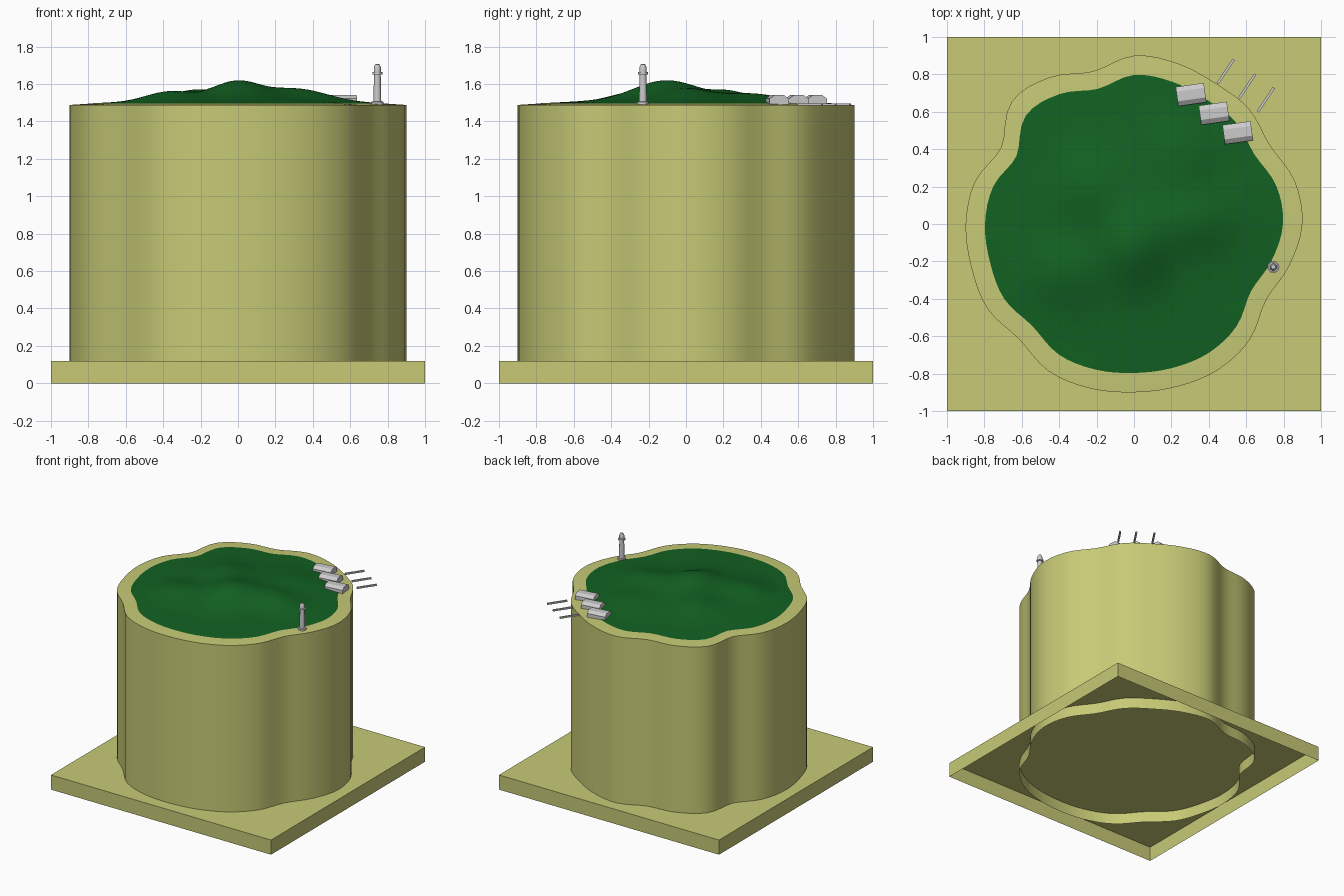
import bpy, bmesh, math
from mathutils import Matrix, Vector

if "Cube" in bpy.data.objects:
    bpy.data.objects.remove(bpy.data.objects["Cube"])


def material(name, rgb):
    m = bpy.data.materials.new(name)
    m.diffuse_color = (*rgb, 1)
    m.use_nodes = True
    m.node_tree.nodes["Principled BSDF"].inputs["Base Color"].default_value = m.diffuse_color
    return m


SAND = material("sand", (0.57, 0.59, 0.18))
GREEN = material("forest_green", (0.006, 0.12, 0.016))


def finish(name, bm, mat=None, smooth=None):
    bmesh.ops.recalc_face_normals(bm, faces=bm.faces)
    mesh = bpy.data.meshes.new(name)
    bm.to_mesh(mesh)
    bm.free()
    ob = bpy.data.objects.new(name, mesh)
    bpy.context.collection.objects.link(ob)
    if mat:
        mesh.materials.append(mat)
    if smooth:
        bpy.ops.object.select_all(action='DESELECT')
        ob.select_set(True)
        bpy.context.view_layer.objects.active = ob
        bpy.ops.object.shade_smooth_by_angle(angle=math.radians(smooth))
    return ob


# Lobed coast outline: radius every 15 degrees, smoothly interpolated
RADII = [.90, .89, .84, .87, .87, .89, .90, .845, .905, .925, .82, .88,
         .90, .90, .905, .87, .91, .91, .90, .90, .90, .875, .815, .86]
SEG = 96


def coast(a):
    t = a / math.radians(15)
    i = math.floor(t)
    f = t - i
    p0, p1, p2, p3 = (RADII[(i + k) % 24] for k in (-1, 0, 1, 2))
    return 0.5 * (2 * p1 + (p2 - p0) * f + (2 * p0 - 5 * p1 + 4 * p2 - p3) * f * f
                  + (3 * p1 - p0 - 3 * p2 + p3) * f ** 3)


def ring(bm, scale, height):
    out = []
    for k in range(SEG):
        a = 2 * math.pi * k / SEG
        r = coast(a) * scale
        x, y = r * math.cos(a), r * math.sin(a)
        out.append(bm.verts.new((x, y, height(x, y))))
    return out


def bridge(bm, a, b):
    for k in range(SEG):
        n = (k + 1) % SEG
        bm.faces.new((a[k], a[n], b[n], b[k]))


# Square base plate, open underneath
bm = bmesh.new()
bmesh.ops.create_cube(bm, size=1, matrix=Matrix.Translation((0, 0, 0.06)) @ Matrix.Diagonal((2, 2, 0.12, 1)))
bottom = [f for f in bm.faces if f.calc_center_median().z < 0.01]
bmesh.ops.delete(bm, geom=bottom, context='FACES_ONLY')
finish("base_plate", bm, SAND)

# Island column with a gently sloping beach rim, open underneath
bm = bmesh.new()
rings = [ring(bm, s, lambda x, y, z=z: z)
         for s, z in ((1, 0.03), (1, 1.488), (0.885, 1.495))]
for a, b in zip(rings, rings[1:]):
    bridge(bm, a, b)
bm.faces.new(rings[-1])
finish("island_column", bm, SAND, 30)

# Hilly land: x, y, height, width along x, width along y
HILLS = [(0, -.12, .092, .13, .16), (.34, .01, .055, .16, .12), (-.38, -.28, .055, .13, .13),
         (-.24, .2, .05, .14, .14), (.25, .38, .04, .14, .16), (0, 0, .02, .4, .4)]


def land(x, y):
    a = math.atan2(y, x)
    edge = math.hypot(x, y) / (coast(a) * 0.885)
    fade = max(0, 1 - edge ** 4)
    z = sum(h * math.exp(-((x - cx) / wx) ** 2 / 2 - ((y - cy) / wy) ** 2 / 2)
            for cx, cy, h, wx, wy in HILLS)
    return 1.496 + fade * (z + 0.008)


bm = bmesh.new()
STEPS = 26
rings = [ring(bm, 0.885 * (1 - k / STEPS), land) for k in range(STEPS)]
for a, b in zip(rings, rings[1:]):
    bridge(bm, a, b)
centre = bm.verts.new((0, 0, land(0, 0)))
for k in range(SEG):
    bm.faces.new((rings[-1][k], rings[-1][(k + 1) % SEG], centre))
finish("green_land", bm, GREEN, 60)

# Chamfered buildings
PROFILE = [(-.052, 1.488), (.052, 1.488), (.052, 1.522), (.026, 1.54), (-.026, 1.54), (-.052, 1.522)]
for i, (x, y) in enumerate([(.305, .692), (.428, .592), (.555, .488)]):
    bm = bmesh.new()
    ends = [[bm.verts.new((s * .076, py, pz)) for py, pz in PROFILE] for s in (-1, 1)]
    for e in ends:
        bm.faces.new(e)
    for k in range(6):
        n = (k + 1) % 6
        bm.faces.new((ends[0][k], ends[0][n], ends[1][n], ends[1][k]))
    bm.transform(Matrix.Translation((x, y, 0)) @ Matrix.Rotation(math.radians(8), 4, 'Z'))
    finish(f"building_{i + 1}", bm)

# Narrow jetties reaching past the shore
for i, (x, y) in enumerate([(.49, .815), (.605, .737), (.705, .665)]):
    bm = bmesh.new()
    bmesh.ops.create_cube(bm, size=1, matrix=Matrix.Translation((x, y, 1.49))
                          @ Matrix.Rotation(math.radians(56), 4, 'Z')
                          @ Matrix.Diagonal((.155, .014, .012, 1)))
    finish(f"jetty_{i + 1}", bm)

# Lighthouse turned from a profile of radius and height
bm = bmesh.new()
TOWER = [(0, 1.488), (.032, 1.488), (.032, 1.505), (.021, 1.507), (.018, 1.65), (.027, 1.652),
         (.027, 1.664), (.019, 1.664), (.019, 1.69), (.012, 1.705), (0, 1.708)]
verts = [bm.verts.new((r, 0, z)) for r, z in TOWER]
edges = [bm.edges.new(p) for p in zip(verts, verts[1:])]
bmesh.ops.spin(bm, geom=verts + edges, cent=(0, 0, 0), axis=(0, 0, 1), angle=2 * math.pi, steps=12)
bmesh.ops.remove_doubles(bm, verts=bm.verts, dist=0.0005)
bm.transform(Matrix.Translation((.745, -.23, 0)))
finish("lighthouse", bm, None, 35)
